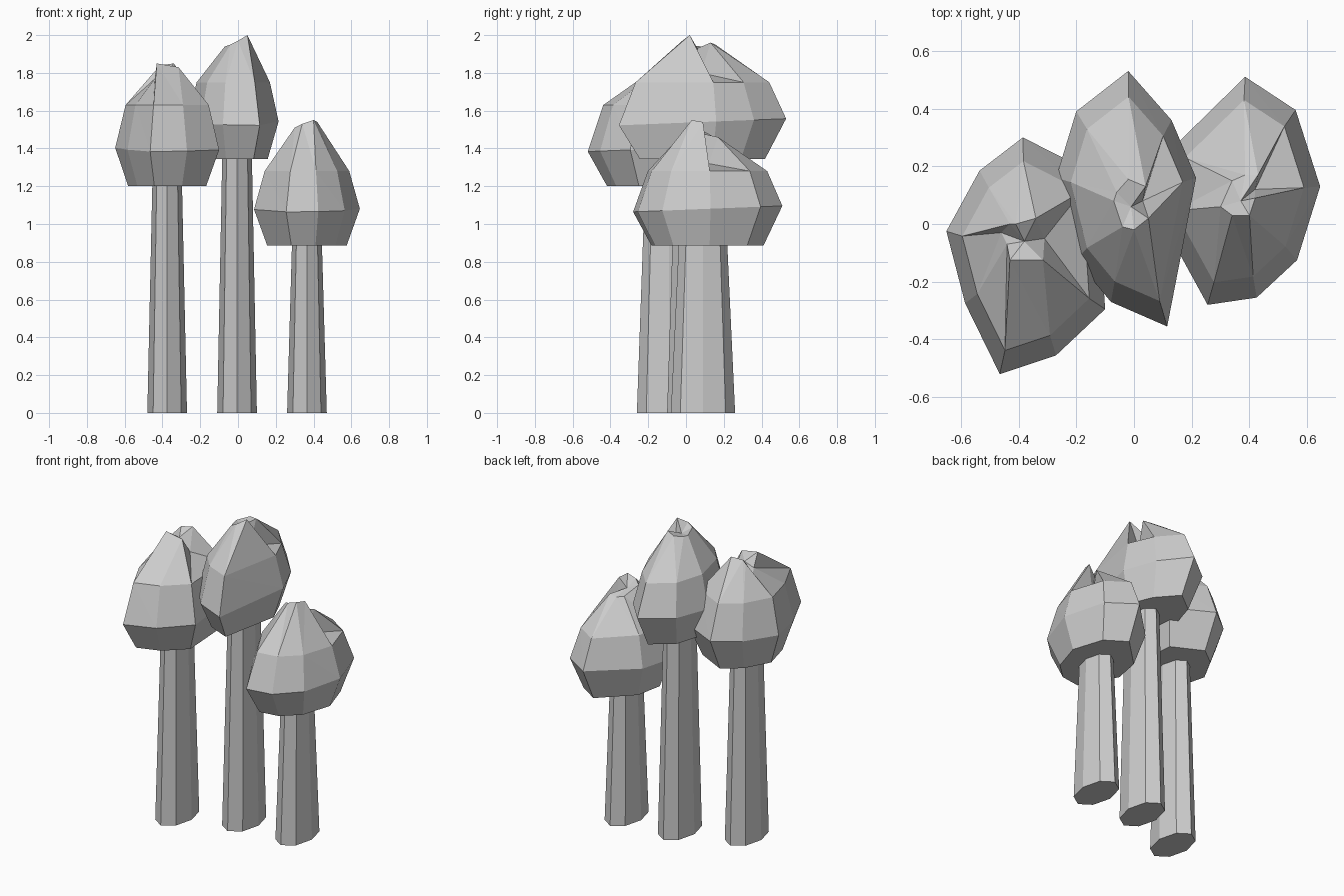
import bpy
import math

if "Cube" in bpy.data.objects:
    bpy.data.objects.remove(bpy.data.objects["Cube"])

grey = bpy.data.materials.new("plain grey")
grey.diffuse_color = (0.6, 0.6, 0.6, 1)
grey.use_nodes = True
grey.node_tree.nodes["Principled BSDF"].inputs["Base Color"].default_value = grey.diffuse_color


def add_mesh(name, verts, faces):
    mesh = bpy.data.meshes.new(name)
    mesh.from_pydata(verts, [], faces)
    mesh.materials.append(grey)
    obj = bpy.data.objects.new(name, mesh)
    bpy.context.collection.objects.link(obj)


def loft(rings, apex=None):
    """Skin clockwise rings from bottom to top, flat base, flat or pointed cap."""
    n = len(rings[0])
    verts = [v for ring in rings for v in ring]
    faces = [list(range(n))]
    for k in range(len(rings) - 1):
        for i in range(n):
            j = (i + 1) % n
            a, b, c, d = k * n + i, k * n + j, (k + 1) * n + j, (k + 1) * n + i
            faces += [(a, d, c), (a, c, b)] if k else [(a, d, c, b)]
    last = (len(rings) - 1) * n
    if apex:
        verts.append(apex)
        faces += [(last + i, len(verts) - 1, last + (i + 1) % n) for i in range(n)]
    else:
        faces.append([last + i for i in reversed(range(n))])
    return verts, faces


def trunk(name, x, y, height):
    """Tapered eight-sided oval trunk."""
    def ring(s, z):
        return [(x + 0.105 * s * math.sin(i * math.pi / 4),
                 y + 0.17 * s * math.cos(i * math.pi / 4), z) for i in range(8)]
    add_mesh(name, *loft([ring(1, 0), ring(0.74, height)]))


def crown(name, cx, cy, base, widest, shoulder, outline, tip, apex):
    """Faceted bud-shaped crown: flat base, wide belt, shoulder, creased tip."""
    def ring(s, z, tilt):
        return [(cx + (x - cx) * s, cy + (y - cy) * s, z + tilt * (y - cy))
                for x, y in outline]
    rings = [ring(0.75, base, 0), ring(1, widest, 0.04),
             ring(0.8, shoulder, 0), tip]
    add_mesh(name, *loft(rings, apex))


# Left tree
trunk("left_trunk", -0.375, -0.09, 1.25)
crown("left_crown", -0.375, -0.11, 1.20, 1.40, 1.63,
      [(-.385, .30), (-.13, .17), (-.10, -.295), (-.27, -.455),
       (-.465, -.52), (-.585, -.275), (-.65, -.025), (-.535, .185)],
      [(-.41, 0, 1.84), (-.34, .02, 1.85), (-.31, -.05, 1.72), (-.315, -.125, 1.83),
       (-.43, -.125, 1.85), (-.44, -.07, 1.77), (-.46, -.03, 1.75), (-.43, .0, 1.82)],
      (-.38, -.06, 1.80))

# Middle tree
trunk("middle_trunk", -0.005, 0.07, 1.40)
crown("middle_crown", -0.015, 0.085, 1.345, 1.54, 1.75,
      [(-.02, .53), (.13, .36), (.215, .16), (.115, -.355),
       (-.08, -.27), (-.20, -.125), (-.27, .16), (-.20, .39)],
      [(-.02, .155, 1.95), (.04, .13, 1.96), (.03, .08, 1.80), (.05, .02, 2.0),
       (0, -.02, 1.97), (-.04, -.01, 1.95), (-.07, .08, 1.94), (-.06, .11, 1.94)],
      (-.01, .06, 1.93))

# Right tree
trunk("right_trunk", 0.365, 0.09, 0.95)
crown("right_crown", 0.365, 0.11, 0.885, 1.08, 1.28,
      [(.385, .51), (.56, .395), (.645, .13), (.565, -.125),
       (.425, -.255), (.255, -.28), (.085, .03), (.13, .26)],
      [(.385, .17, 1.45), (.43, .17, 1.46), (.42, .12, 1.32), (.42, .09, 1.54),
       (.40, .03, 1.55), (.34, .03, 1.53), (.30, .06, 1.51), (.34, .15, 1.46)],
      (.37, .08, 1.48))
